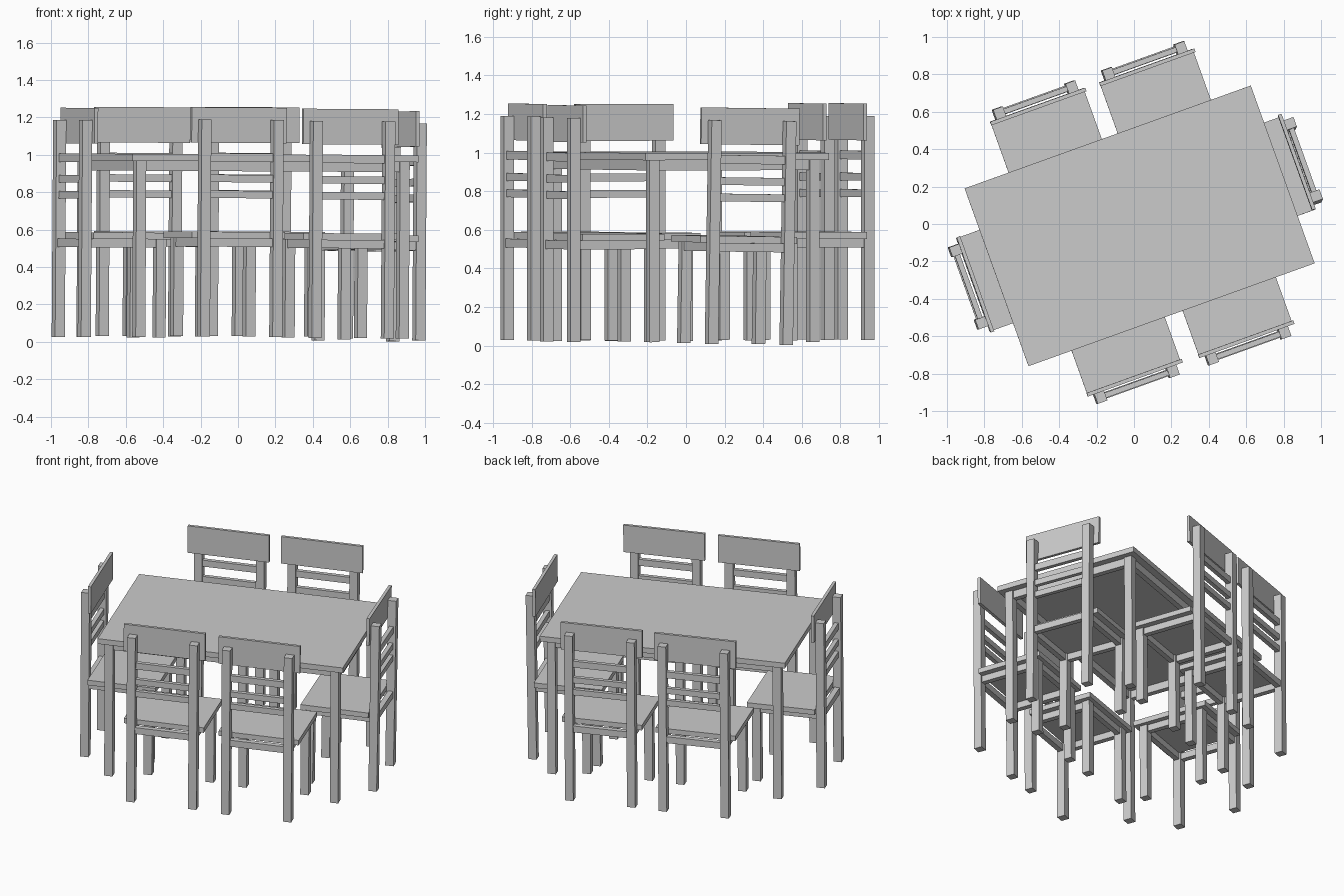
import bpy
from math import radians
from mathutils import Matrix, Vector

if "Cube" in bpy.data.objects:
    bpy.data.objects.remove(bpy.data.objects["Cube"])

TURN = Matrix.Rotation(radians(19.77), 4, 'Z')   # whole set is turned on the floor


def box(name, lo, hi, frame):
    """Axis-aligned box between two corners, placed by a frame matrix."""
    lo, hi = Vector(lo), Vector(hi)
    bpy.ops.mesh.primitive_cube_add(size=1)
    ob = bpy.context.object
    ob.name = name
    size = hi - lo
    ob.data.transform(Matrix.Translation((lo + hi) / 2) @ Matrix.Diagonal((*size, 1)))
    ob.matrix_world = frame
    return ob


def table(frame):
    hx, hy, leg, inset = 0.813, 0.505, 0.055, 0.037
    box("table_top", (-hx, -hy, 0.943), (hx, hy, 0.98), frame)
    ox, oy = hx - inset, hy - inset
    for sx in (-1, 1):
        for sy in (-1, 1):
            x, y = sx * (ox - leg / 2), sy * (oy - leg / 2)
            box("table_leg", (x - leg / 2, y - leg / 2, 0),
                (x + leg / 2, y + leg / 2, 0.943), frame)
    # aprons between the legs
    for s in (-1, 1):
        y, x = s * (oy - leg / 2), s * (ox - leg / 2)
        box("table_long_apron", (-ox + leg, y - 0.018, 0.89),
            (ox - leg, y + 0.018, 0.943), frame)
        box("table_short_apron", (x - 0.018, -oy + leg, 0.89),
            (x + 0.018, oy - leg, 0.943), frame)


def chair(frame):
    # local +y looks at the table, y = 0 is the inner face of the back board
    w, leg, rear, front = 0.233, 0.055, -0.075, 0.405
    for s in (-1, 1):
        xa, xb = sorted((s * w, s * (w - leg)))
        box("rear_leg", (xa, rear, 0), (xb, rear + leg, 1.16), frame)
        box("front_leg", (xa, front - leg, 0), (xb, front, 0.525), frame)
        xm = s * (w - leg / 2)
        box("side_apron", (xm - 0.018, rear + leg, 0.48),
            (xm + 0.018, front - leg, 0.525), frame)
    inner = w - leg
    box("seat", (-0.265, rear + leg, 0.525), (0.265, 0.43, 0.56), frame)
    box("rear_apron", (-inner, -0.065, 0.48), (inner, -0.029, 0.525), frame)
    box("front_apron", (-inner, front - 0.045, 0.48), (inner, front - 0.01, 0.525), frame)
    # back rest
    box("back_board", (-0.27, -0.02, 1.035), (0.27, 0, 1.225), frame)
    for z0, z1 in ((0.935, 0.98), (0.825, 0.865), (0.74, 0.78)):
        box("back_slat", (-inner, -0.06, z0), (inner, -0.032, z1), frame)


table(Matrix.Translation((0.025, -0.01, 0.022)) @ Matrix.Rotation(radians(0.3), 4, 'Y') @ TURN)

# chairs: position along and across the table, heading, floor height, lean
lean = Matrix.Rotation(radians(0.4), 4, 'Y')
for u, v, heading, z, tip in (
        (-0.282, -0.762, 0, 0.028, 0),
        (0.349, -0.770, 0, 0.02, 0),
        (-0.277, 0.757, 180, 0.03, 0),
        (0.343, 0.757, 180, 0.03, 0),
        (-0.905, -0.014, -90, 0.026, 0),
        (0.907, 0.003, 90, 0.006, -0.9)):
    place = TURN @ Vector((u, v, 0))
    place.z = z
    chair(Matrix.Translation(place) @ Matrix.Rotation(radians(tip), 4, 'X') @ lean
          @ TURN @ Matrix.Rotation(radians(heading), 4, 'Z'))
